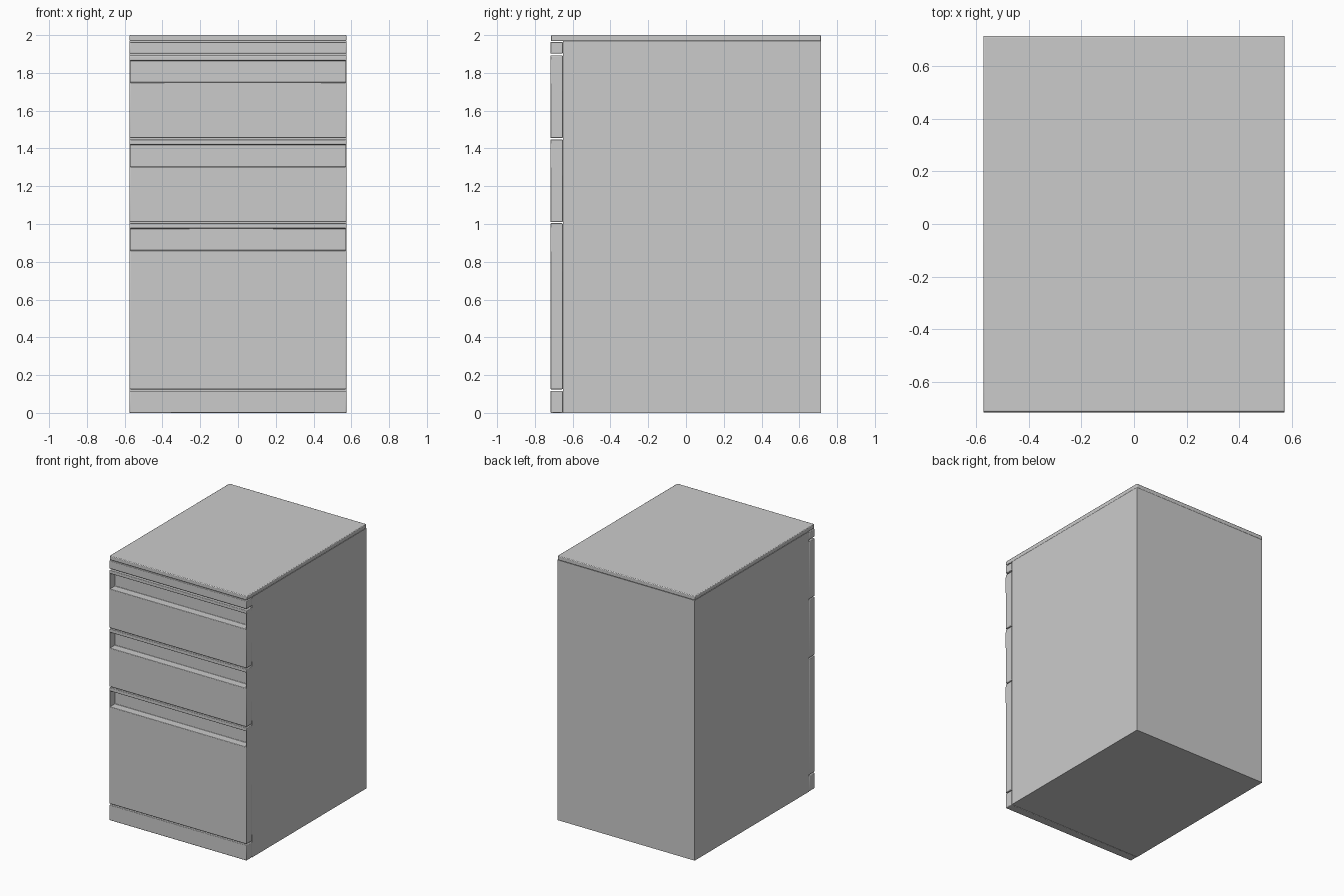
import bpy, bmesh

if "Cube" in bpy.data.objects:
    bpy.data.objects.remove(bpy.data.objects["Cube"])

W = 0.574                 # half width
FRONT, FACE_BACK, BACK = -0.718, -0.652, 0.716


def finish(obj, bevel):
    if bevel:
        mod = obj.modifiers.new("edge_softening", 'BEVEL')
        mod.width = bevel
        mod.segments = 2
        mod.limit_method = 'ANGLE'
    bpy.ops.object.select_all(action='DESELECT')
    obj.select_set(True)
    bpy.context.view_layer.objects.active = obj
    bpy.ops.object.shade_smooth_by_angle()
    return obj


def extrude_profile(name, profile, x0, x1, bevel=0.0):
    """Extrude a closed (y, z) outline along x."""
    bm = bmesh.new()
    face = bm.faces.new([bm.verts.new((x0, y, z)) for y, z in profile])
    out = bmesh.ops.extrude_face_region(bm, geom=[face])
    verts = [g for g in out["geom"] if isinstance(g, bmesh.types.BMVert)]
    bmesh.ops.translate(bm, verts=verts, vec=(x1 - x0, 0, 0))
    bmesh.ops.recalc_face_normals(bm, faces=bm.faces)
    mesh = bpy.data.meshes.new(name)
    bm.to_mesh(mesh)
    bm.free()
    obj = bpy.data.objects.new(name, mesh)
    bpy.context.collection.objects.link(obj)
    return finish(obj, bevel)


def slab(name, x0, x1, y0, y1, z0, z1, bevel=0.0):
    return extrude_profile(name, [(y0, z0), (y1, z0), (y1, z1), (y0, z1)], x0, x1, bevel)


# Carcass and top
slab("cabinet_body", -W, W, -0.65, BACK, 0.0, 1.968)
slab("top_panel", -W, W, -0.716, BACK, 1.968, 2.0, 0.005)

# Fixed front strips above and below the drawers
slab("upper_front_rail", -W, W, FRONT, FACE_BACK, 1.903, 1.964, 0.004)
slab("base_plinth", -W, W, FRONT, FACE_BACK, 0.0, 0.117, 0.004)

# Drawer fronts: C-shaped section with a finger-pull recess closed at both ends
drawers = [("top", 1.455, 1.75, 1.866, 1.892),
           ("middle", 1.011, 1.303, 1.421, 1.448),
           ("bottom", 0.125, 0.859, 0.977, 1.004)]
RECESS = -0.659
for label, bottom, panel_top, lip_low, lip_top in drawers:
    outline = [(FRONT, bottom), (FACE_BACK, bottom), (FACE_BACK, lip_top), (FRONT, lip_top),
               (FRONT, lip_low), (RECESS, lip_low), (RECESS, panel_top), (FRONT, panel_top)]
    extrude_profile(label + "_drawer_front", outline, -W, W, 0.004)
    for side, s in (("left", -1), ("right", 1)):
        xs = sorted((s * W, s * (W - 0.005)))
        slab(f"{label}_pull_end_{side}", *xs, FRONT, RECESS, panel_top - 0.005, lip_low + 0.005)
